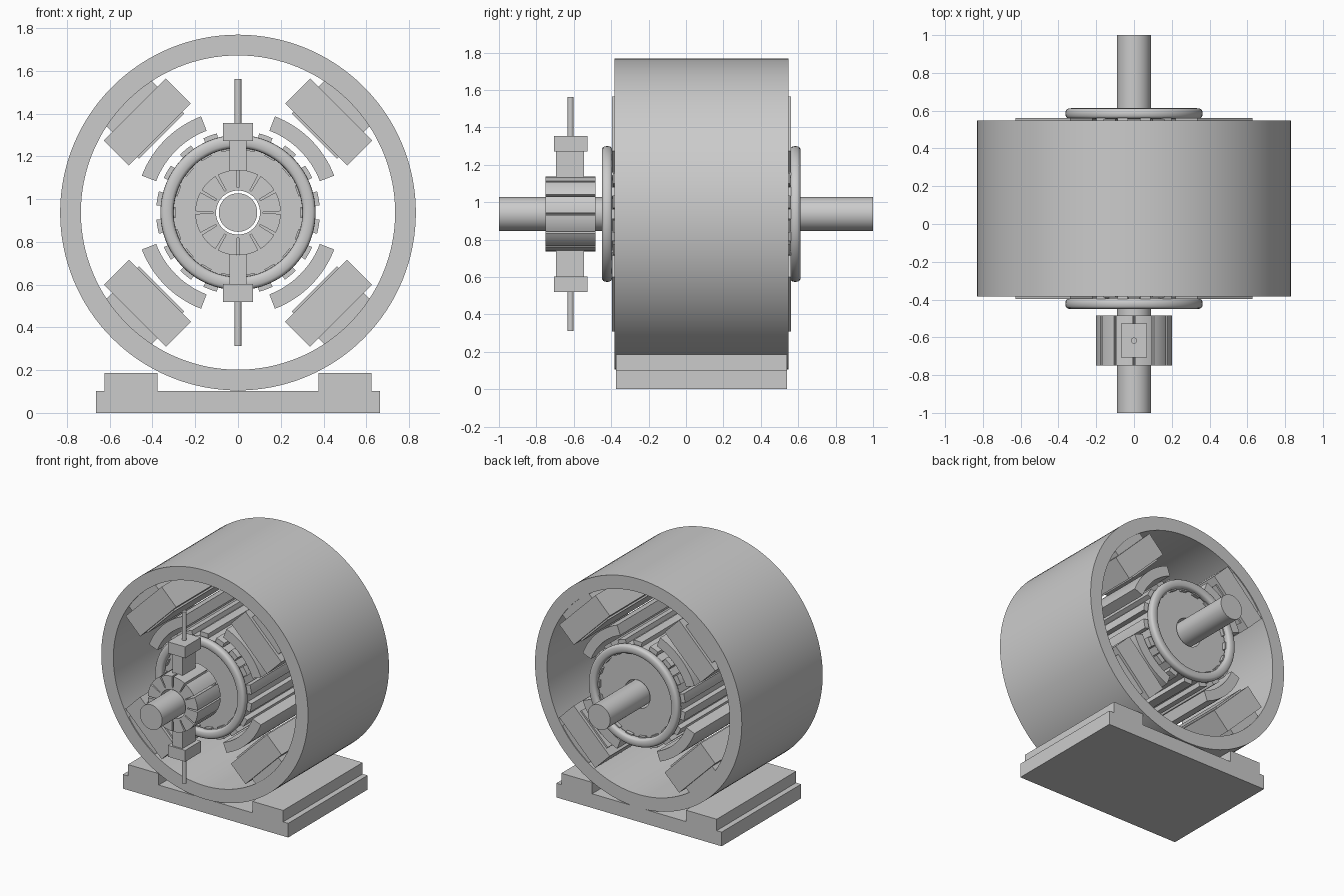
import bpy, bmesh
from math import sin, cos, pi, radians
from mathutils import Matrix, Vector

if "Cube" in bpy.data.objects:
    bpy.data.objects.remove(bpy.data.objects["Cube"])

AXIS_Z = 0.937


def polar(r, a, y):
    return (r * cos(a), y, AXIS_Z + r * sin(a))


def finish(name, bm, smooth=True):
    bmesh.ops.recalc_face_normals(bm, faces=bm.faces)
    me = bpy.data.meshes.new(name)
    bm.to_mesh(me)
    bm.free()
    ob = bpy.data.objects.new(name, me)
    bpy.context.collection.objects.link(ob)
    if smooth:
        bpy.ops.object.select_all(action='DESELECT')
        ob.select_set(True)
        bpy.context.view_layer.objects.active = ob
        bpy.ops.object.shade_smooth_by_angle(angle=radians(30))
    return ob


def sweep(bm, section, a0=0, a1=360, steps=96):
    """Turn a closed (radius, y) section around the motor axis."""
    full = a1 - a0 >= 360
    count = steps if full else steps + 1
    rings = []
    for i in range(count):
        a = radians(a0 + (a1 - a0) * i / steps)
        rings.append([bm.verts.new(polar(r, a, y)) for r, y in section])
    n = len(section)
    for i in range(steps):
        p, q = rings[i], rings[(i + 1) % count]
        for k in range(n):
            m = (k + 1) % n
            bm.faces.new((p[k], p[m], q[m], q[k]))
    if not full:
        bm.faces.new(rings[0])
        bm.faces.new(rings[-1])


def rect(r0, r1, y0, y1):
    return [(r0, y0), (r1, y0), (r1, y1), (r0, y1)]


def box(bm, x0, x1, y0, y1, z0, z1, turn=None):
    """Box; with turn, x is radial and z tangential about the motor axis."""
    m = Matrix.Translation(((x0 + x1) / 2, (y0 + y1) / 2, (z0 + z1) / 2))
    m = m @ Matrix.Diagonal((x1 - x0, y1 - y0, z1 - z0, 1))
    if turn is not None:
        m = Matrix.Translation((0, 0, AXIS_Z)) @ Matrix.Rotation(-radians(turn), 4, 'Y') @ m
    bmesh.ops.create_cube(bm, size=1, matrix=m)


def cylinder(bm, r, length, matrix, sides):
    bmesh.ops.create_cone(bm, cap_ends=True, segments=sides, radius1=r, radius2=r,
                          depth=length, matrix=matrix)


# Yoke
bm = bmesh.new()
sweep(bm, rect(0.735, 0.832, -0.383, 0.547), steps=128)
finish("yoke_ring", bm)

# Base plate with two feet
bm = bmesh.new()
box(bm, -0.665, 0.665, -0.373, 0.54, 0, 0.103)
finish("base_plate", bm, False)
for side, x0, x1 in (("left", -0.625, -0.377), ("right", 0.377, 0.625)):
    bm = bmesh.new()
    box(bm, x0, x1, -0.373, 0.54, 0.1, 0.186)
    finish("foot_" + side, bm, False)

# Field poles: core, coil and curved shoe, four times
for i in range(4):
    a = 45 + 90 * i
    bm = bmesh.new()
    box(bm, 0.505, 0.75, -0.375, 0.54, -0.15, 0.15, a)
    finish(f"pole_core_{i}", bm, False)
    bm = bmesh.new()
    box(bm, 0.517, 0.682, -0.396, 0.561, -0.205, 0.205, a)
    finish(f"field_coil_{i}", bm, False)
    bm = bmesh.new()
    sweep(bm, rect(0.41, 0.482, -0.38, 0.545), a - 24, a + 24, 16)
    finish(f"pole_shoe_{i}", bm)

# Shaft
bm = bmesh.new()
cylinder(bm, 0.09, 2, Matrix.Translation((0, 0, AXIS_Z)) @ Matrix.Rotation(pi / 2, 4, 'X'), 64)
finish("shaft", bm)

# Armature core and its teeth
bm = bmesh.new()
sweep(bm, rect(0.103, 0.31, -0.395, 0.56))
finish("armature_core", bm)
bm = bmesh.new()
for i in range(18):
    a = 10 + 20 * i
    sweep(bm, rect(0.30, 0.383, -0.39, 0.555), a - 5, a + 5, 4)
finish("armature_teeth", bm)

# Conductor bars lying in the slots
bm = bmesh.new()
for i in range(18):
    box(bm, 0.292, 0.352, -0.42, 0.585, -0.026, 0.026, 20 * i)
finish("armature_bars", bm, False)

# Rounded winding rings at both armature ends
for name, yc in (("front_winding_ring", -0.422), ("rear_winding_ring", 0.585)):
    bm = bmesh.new()
    section = []
    for k in range(16):
        t = 2 * pi * k / 16
        c, s = cos(t), sin(t)
        section.append((0.332 + 0.031 * abs(c) ** 0.7 * (1 if c > 0 else -1),
                        yc + 0.028 * abs(s) ** 0.7 * (1 if s > 0 else -1)))
    sweep(bm, section)
    finish(name, bm)

# Commutator: hub and twelve segments
bm = bmesh.new()
sweep(bm, rect(0.103, 0.118, -0.75, -0.485), steps=64)
finish("commutator_hub", bm)
bm = bmesh.new()
for i in range(12):
    sweep(bm, rect(0.116, 0.2, -0.75, -0.485), 30 * i + 1.8, 30 * i + 28.2, 6)
finish("commutator_segments", bm)

# Brush, cap and lead above and below the commutator
for side, a in (("upper", 90), ("lower", 270)):
    bm = bmesh.new()
    box(bm, 0.195, 0.34, -0.695, -0.545, -0.04, 0.04, a)
    finish("brush_" + side, bm, False)
    bm = bmesh.new()
    box(bm, 0.335, 0.418, -0.707, -0.527, -0.07, 0.07, a)
    finish("brush_cap_" + side, bm, False)
    bm = bmesh.new()
    s = sin(radians(a))
    cylinder(bm, 0.016, 0.215, Matrix.Translation((0, -0.617, AXIS_Z + s * 0.517)), 24)
    finish("brush_lead_" + side, bm)
